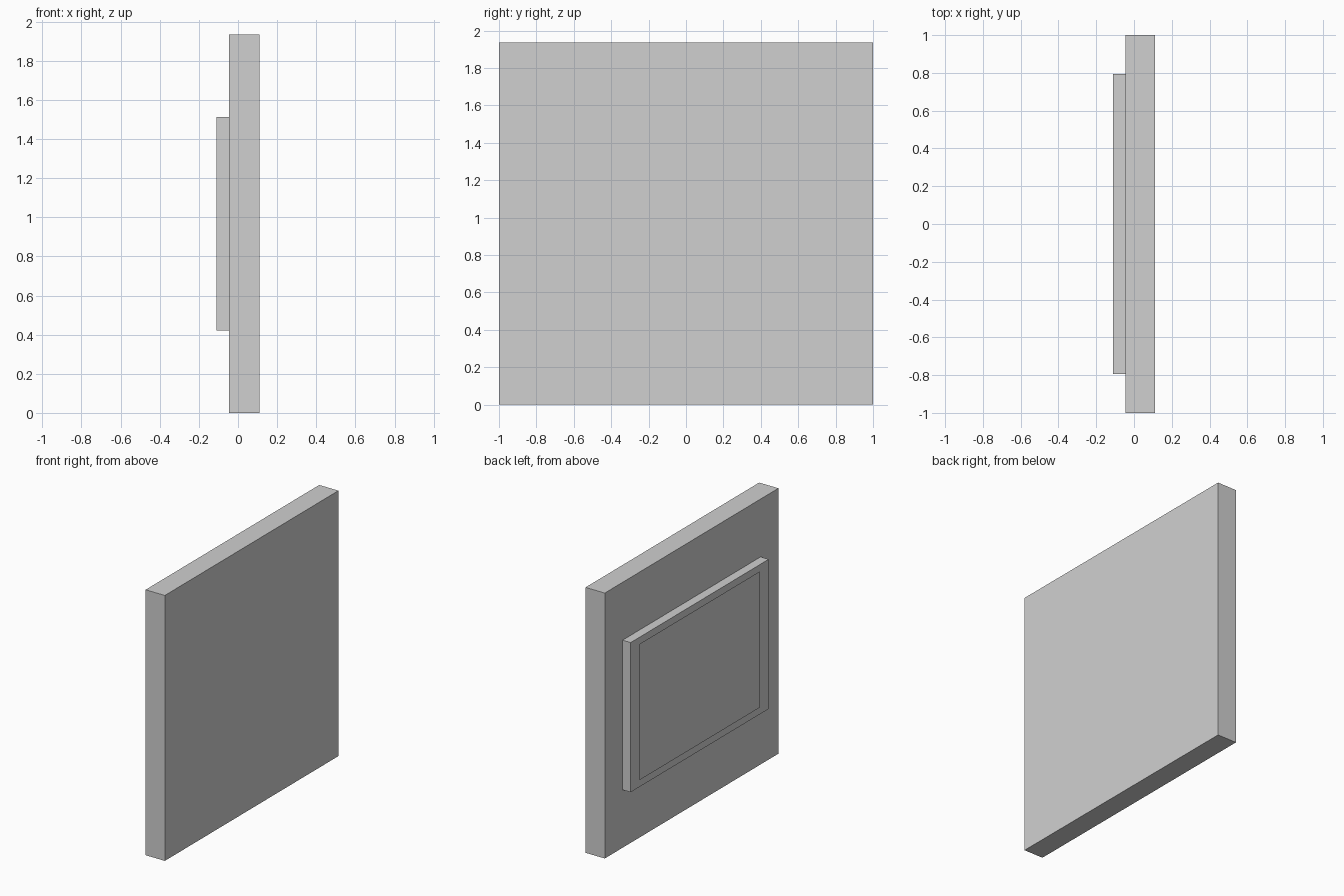
import bpy
import bmesh
from mathutils import Vector

cube = bpy.data.objects.get("Cube")
if cube:
    bpy.data.objects.remove(cube, do_unlink=True)

# Single plain grey
grey = bpy.data.materials.new("light_grey")
grey.use_nodes = True
colour = (0.63, 0.63, 0.63, 1.0)
grey.diffuse_color = colour
grey.node_tree.nodes["Principled BSDF"].inputs["Base Color"].default_value = colour


def box_mesh(low, high):
    """Axis-aligned box between two corners."""
    low, high = Vector(low), Vector(high)
    bm = bmesh.new()
    bmesh.ops.create_cube(bm, size=1)
    bmesh.ops.scale(bm, vec=high - low, verts=bm.verts)
    bmesh.ops.translate(bm, vec=(low + high) / 2, verts=bm.verts)
    bm.normal_update()
    return bm


def add_object(name, bm):
    mesh = bpy.data.meshes.new(name)
    bm.to_mesh(mesh)
    bm.free()
    mesh.materials.append(grey)
    obj = bpy.data.objects.new(name, mesh)
    bpy.context.collection.objects.link(obj)


# Thick upright slab
add_object("back_slab", box_mesh((-0.045, -1, 0), (0.11, 1, 1.935)))

# Hollow raised frame on the -x side, open at the back against the slab
frame = box_mesh((-0.11, -0.795, 0.422), (-0.045, 0.795, 1.513))
front, *_, back = sorted(frame.faces, key=lambda f: f.calc_center_median().x)

# Thin border around a window through to the slab
bmesh.ops.inset_region(frame, faces=[front], thickness=0.075)
for v in front.verts:
    v.co.y *= 0.69 / abs(v.co.y)
bmesh.ops.delete(frame, geom=[front, back], context="FACES_ONLY")
add_object("raised_frame", frame)
